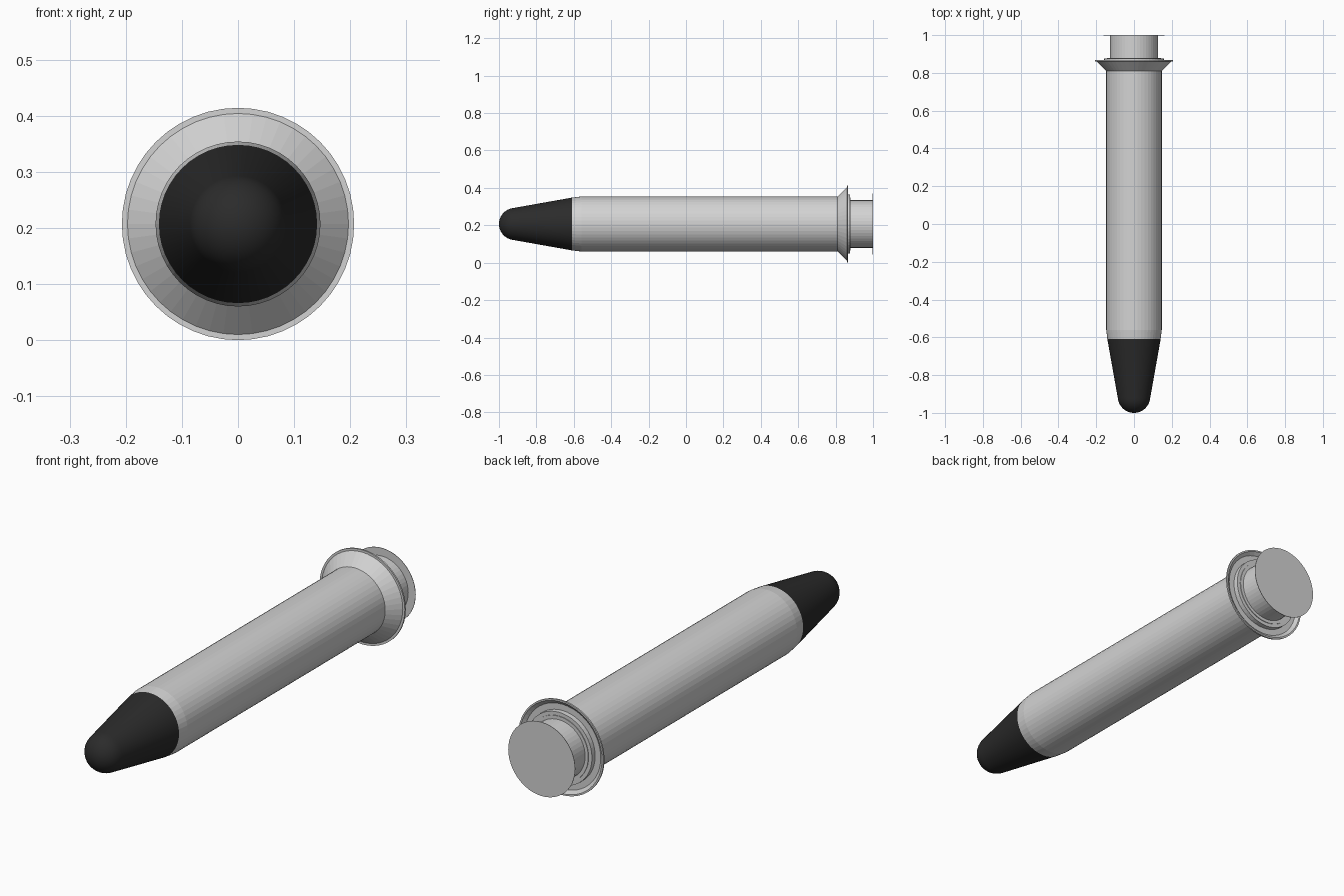
import bpy, bmesh
from math import sin, cos, pi, radians
from mathutils import Matrix, Vector

AXIS_Z = 0.207
SIDES = 48

old = bpy.data.objects.get("Cube")
if old:
    bpy.data.objects.remove(old, do_unlink=True)


def make_material(name, value):
    mat = bpy.data.materials.new(name)
    mat.use_nodes = True
    colour = (value, value, value, 1)
    mat.diffuse_color = colour
    mat.node_tree.nodes["Principled BSDF"].inputs["Base Color"].default_value = colour
    return mat


light_grey = make_material("light_grey", 0.65)
black = make_material("soft_black", 0.024)


def lathe(name, profile, mat, smooth_angle=None):
    """Spin (radius, y) points around the long axis."""
    bm = bmesh.new()
    verts = [bm.verts.new((r, y, AXIS_Z)) for r, y in profile]
    edges = [bm.edges.new(pair) for pair in zip(verts, verts[1:])]
    bmesh.ops.spin(bm, geom=verts + edges, cent=(0, 0, AXIS_Z), axis=(0, 1, 0),
                   angle=2 * pi, steps=SIDES, use_merge=True)
    bmesh.ops.remove_doubles(bm, verts=bm.verts, dist=0.0001)
    bmesh.ops.recalc_face_normals(bm, faces=bm.faces)
    mesh = bpy.data.meshes.new(name)
    bm.to_mesh(mesh)
    bm.free()
    mesh.materials.append(mat)
    obj = bpy.data.objects.new(name, mesh)
    bpy.context.collection.objects.link(obj)
    if smooth_angle:
        bpy.ops.object.select_all(action='DESELECT')
        obj.select_set(True)
        bpy.context.view_layer.objects.active = obj
        bpy.ops.object.shade_smooth_by_angle(angle=radians(smooth_angle))
    return obj


# Barrel with a slightly tapered front shoulder
lathe("barrel", [(0, -0.61), (0.141, -0.61), (0.147, -0.56), (0.147, 0.83), (0, 0.83)],
      light_grey)

# Tapered tip ending in a round nose
nose = [(0.086 * sin(a), -0.914 - 0.086 * cos(a))
        for a in (i * pi / 20 for i in range(10))]
lathe("tip", nose + [(0.086, -0.92), (0.141, -0.61), (0, -0.61)], black, 30)

# Flared flange with a thin rim and a shallow dished back
lathe("flange", [(0.147, 0.81), (0.197, 0.86), (0.207, 0.86), (0.207, 0.867),
                 (0.2, 0.867), (0.185, 0.855), (0, 0.855)], light_grey)

# Stepped collar behind the flange
lathe("collar", [(0.158, 0.85), (0.158, 0.877), (0.142, 0.877), (0.142, 0.88), (0, 0.88)],
      light_grey)

# Plunger stem
lathe("plunger_stem", [(0, 0.86), (0.127, 0.86), (0.127, 0.998), (0, 0.998)], light_grey)

# Thin push plate
lathe("push_plate", [(0, 0.998), (0.162, 0.998), (0.162, 1.0), (0, 1.0)], light_grey)
